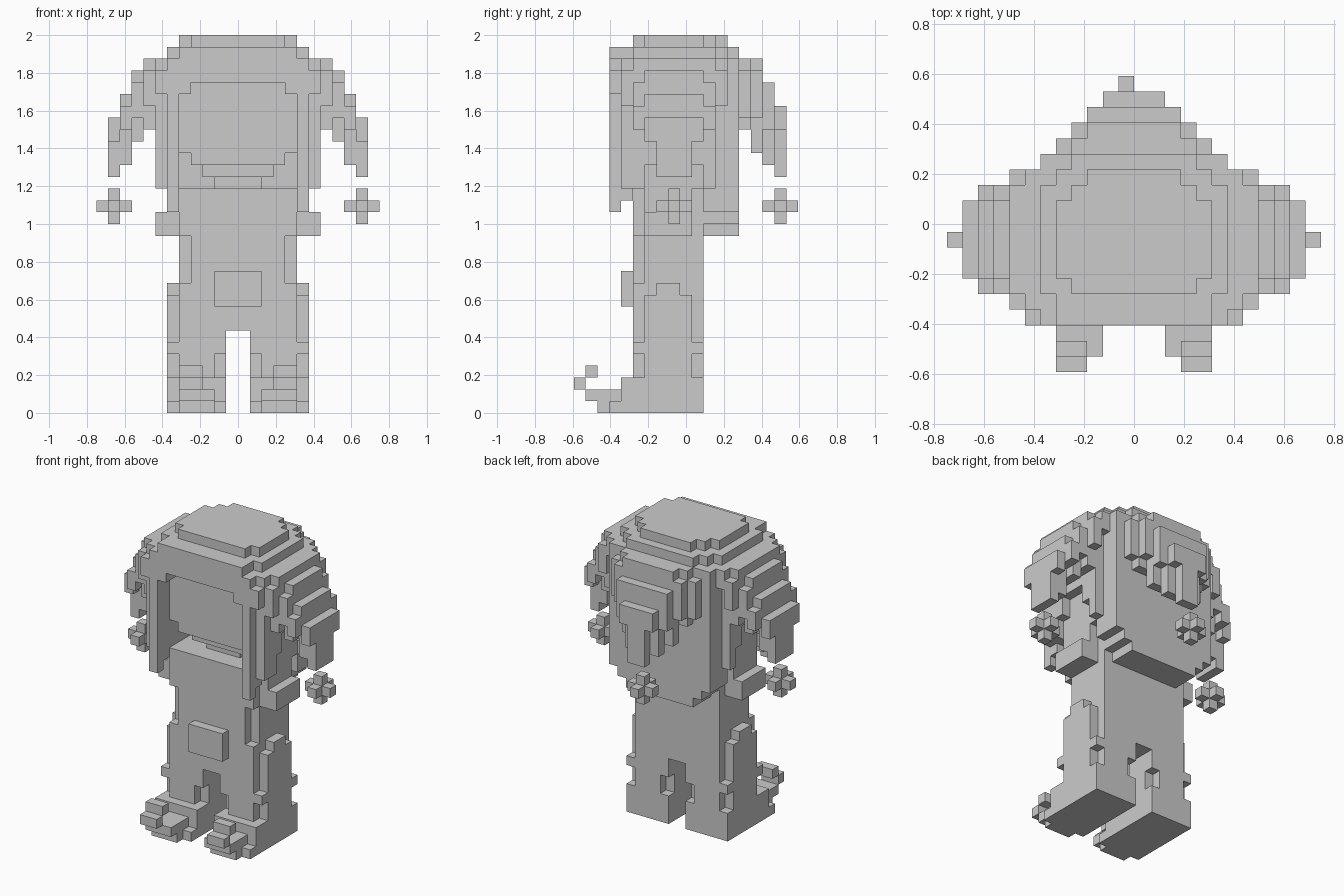
import bpy
import bmesh
from mathutils import Matrix, Vector

UNIT = 1 / 16  # size of one block

cube = bpy.data.objects.get("Cube")
if cube:
    bpy.data.objects.remove(cube, do_unlink=True)

grey = bpy.data.materials.new("plain grey")
grey.use_nodes = True
colour = (0.6, 0.6, 0.6, 1)
grey.diffuse_color = colour
grey.node_tree.nodes["Principled BSDF"].inputs["Base Color"].default_value = colour


def add_box(bm, x, y, z):
    """Add a box from block ranges; y is counted half a block back."""
    low = Vector((x[0], y[0] - 0.5, z[0])) * UNIT
    high = Vector((x[1], y[1] - 0.5, z[1])) * UNIT
    size = high - low
    matrix = Matrix.Translation((low + high) / 2) @ Matrix.Diagonal((*size, 1))
    bmesh.ops.create_cube(bm, size=1, matrix=matrix)


def build(name, boxes):
    bm = bmesh.new()
    for box in boxes:
        add_box(bm, *box)
    mesh = bpy.data.meshes.new(name)
    bm.to_mesh(mesh)
    bm.free()
    mesh.materials.append(grey)
    part = bpy.data.objects.new(name, mesh)
    bpy.context.collection.objects.link(part)


def centred(name, boxes):
    """Boxes given as half width, y range, z range."""
    build(name, [((-w, w), y, z) for w, y, z in boxes])


def paired(name, boxes):
    """Build the left part and its mirror image on the right."""
    build("left_" + name, boxes)
    build("right_" + name, [((-x[1], -x[0]), y, z) for x, y, z in boxes])


def pompom(name, x, y, z):
    """Three crossing bars around one centre block."""
    centre = [(x, x + 1), (y, y + 1), (z, z + 1)]
    bars = []
    for axis in range(3):
        bar = list(centre)
        bar[axis] = (bar[axis][0] - 1, bar[axis][1] + 1)
        bars.append(bar)
    build(name, bars)


# Body and belly patch
centred("torso", [
    (5, (-4, 2), (7, 11)),
    (4, (-4, 2), (11, 15)),
    (5, (-3, 2), (11, 15)),
    (5, (-4, 2), (15, 19)),
])
centred("belly_patch", [(2, (-5, -4), (9, 12))])

# Legs with cuffs and raised side panels
paired("leg", [
    ((1, 6), (-4, 2), (0, 3)),
    ((2, 5), (-4, 2), (3, 5)),
    ((1, 6), (-3, 1), (3, 5)),
    ((1, 6), (-4, 2), (5, 6)),
    ((1, 5), (-4, 2), (6, 7)),
    ((5, 6), (-3, 1), (6, 10)),
    ((5, 6), (-2, 0), (10, 11)),
])

# Shoes with curled toes
paired("shoe", [
    ((1, 6), (-5, -4), (0, 3)),
    ((1, 6), (-6, -5), (0, 1)),
    ((2, 5), (-7, -5), (0, 2)),
    ((2, 5), (-8, -7), (1, 2)),
    ((3, 5), (-9, -8), (2, 3)),
    ((3, 5), (-8, -7), (3, 4)),
])

# Shoulders and arms
paired("arm", [
    ((5, 6), (-3, 1), (15, 19)),
    ((6, 7), (-3, 1), (15, 17)),
])

# Head and stepped chin
centred("head", [
    (5, (-4, 3), (22, 28)),
    (4, (-4, 3), (21, 22)),
    (3, (-3, 3), (20, 21)),
    (2, (-2, 3), (19, 20)),
])

# Crown of the hat, stepped towards the top
centred("hat_crown", [
    (5, (-3, 2), (31, 32)),
    (4, (-4, 3), (31, 32)),
    (3, (-4, 4), (31, 32)),
    (6, (-4, 3), (30, 31)),
    (5, (-6, 4), (30, 31)),
    (4, (-4, 5), (30, 31)),
    (7, (-5, 4), (28, 30)),
    (7, (-6, -5), (28, 29)),
    (6, (-6, 5), (28, 30)),
])

# Sides of the hat framing the face
paired("hat_side", [
    ((5, 6), (-6, -5), (17, 28)),
    ((5, 6), (-5, -4), (18, 28)),
    ((5, 6), (-4, 3), (19, 28)),
    ((6, 7), (-5, -3), (19, 28)),
    ((6, 7), (-3, -2), (21, 28)),
    ((6, 7), (-2, 1), (23, 28)),
    ((6, 7), (1, 2), (21, 28)),
    ((6, 7), (2, 3), (19, 28)),
    ((6, 7), (-6, -5), (27, 28)),
    ((4, 5), (-6, -4), (27, 28)),
])
centred("hat_back", [
    (6, (2, 5), (17, 28)),
    (5, (2, 5), (16, 17)),
    (4, (2, 5), (15, 16)),
])

# Drooping tails at the sides and the back, each tier narrower on top
paired("hat_tail", [
    ((7, 8), (-4, 3), (24, 30)),
    ((7, 8), (-5, 4), (26, 29)),
    ((8, 9), (-3, 2), (23, 29)),
    ((8, 9), (-4, 3), (25, 28)),
    ((9, 10), (-3, 2), (24, 27)),
    ((9, 10), (-4, 3), (24, 26)),
    ((9, 10), (-2, 1), (21, 24)),
    ((10, 11), (-3, 2), (23, 25)),
    ((10, 11), (-2, 1), (20, 23)),
])
centred("hat_back_tail", [
    (4, (5, 6), (24, 30)),
    (5, (5, 6), (25, 29)),
    (3, (6, 7), (22, 30)),
    (4, (6, 7), (25, 29)),
    (3, (7, 8), (24, 28)),
    (2, (7, 8), (21, 24)),
    (2, (8, 9), (24, 26)),
    (1, (8, 9), (20, 24)),
])

# Pompoms below the tail tips
pompom("left_pompom", 10, -1, 17)
pompom("right_pompom", -11, -1, 17)
pompom("back_pompom", -1, 8, 17)
